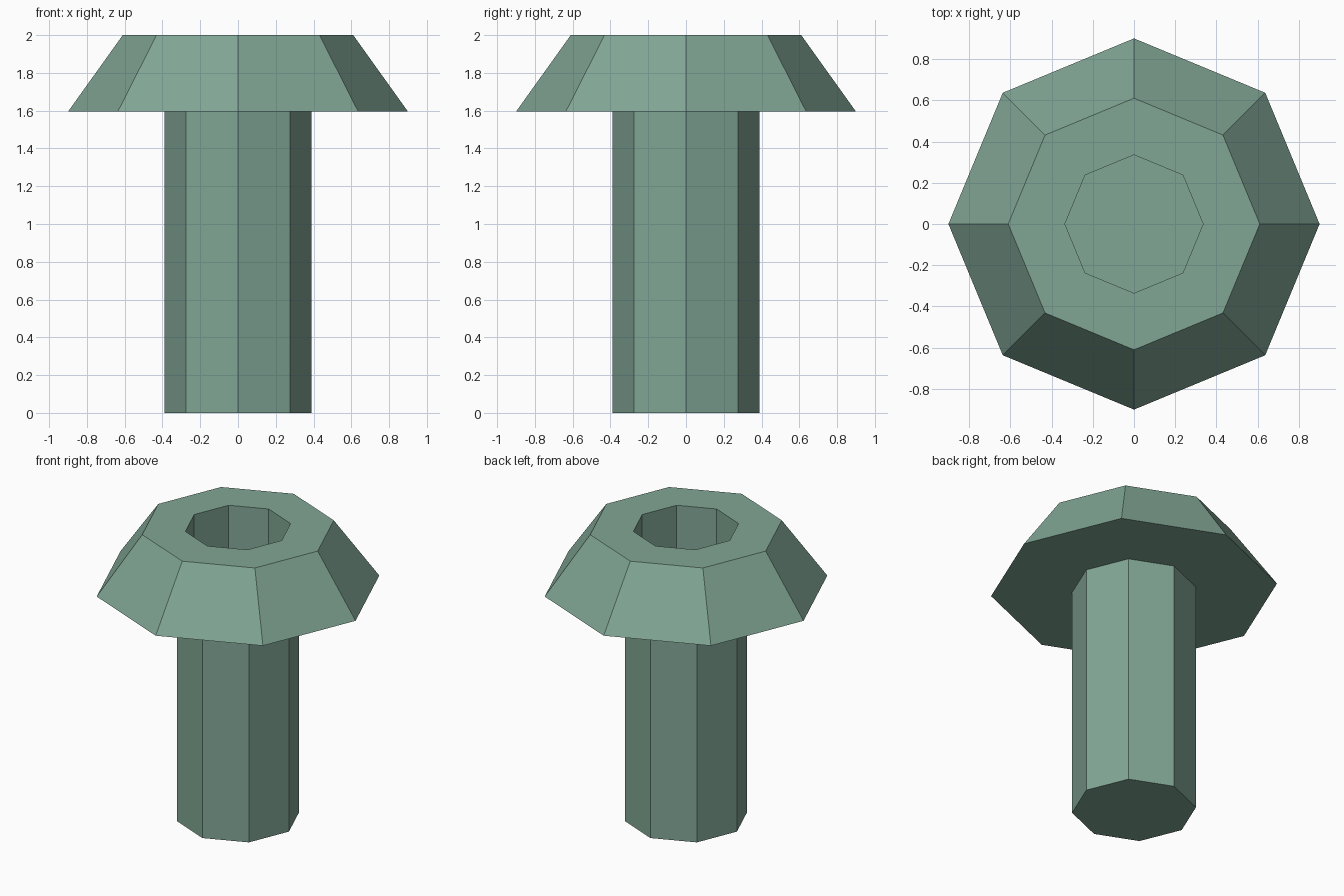
import bpy, bmesh, math

if "Cube" in bpy.data.objects:
    bpy.data.objects.remove(bpy.data.objects["Cube"])

SIDES = 8

# Single painted-metal colour
green = bpy.data.materials.new("sage green")
green.diffuse_color = (0.22, 0.38, 0.30, 1.0)
green.use_nodes = True
green.node_tree.nodes["Principled BSDF"].inputs["Base Color"].default_value = green.diffuse_color

# Bolt profile as (radius, height): shank, flared head, recessed socket
profile = [(0.39, 0.0), (0.39, 1.595), (0.90, 1.595),
           (0.61, 2.0), (0.335, 2.0), (0.335, 1.6)]

bm = bmesh.new()
rings = []
for r, z in profile:
    rings.append([bm.verts.new((r * math.cos(math.tau * i / SIDES),
                                r * math.sin(math.tau * i / SIDES), z))
                  for i in range(SIDES)])

# Walls between neighbouring rings
for low, high in zip(rings, rings[1:]):
    for i in range(SIDES):
        j = (i + 1) % SIDES
        bm.faces.new((low[i], low[j], high[j], high[i]))

# Shank end and socket floor
bm.faces.new(rings[0][::-1])
bm.faces.new(rings[-1])
bmesh.ops.recalc_face_normals(bm, faces=bm.faces)

mesh = bpy.data.meshes.new("socket_bolt")
bm.to_mesh(mesh)
bm.free()
mesh.materials.append(green)
bolt = bpy.data.objects.new("socket_bolt", mesh)
bpy.context.collection.objects.link(bolt)
